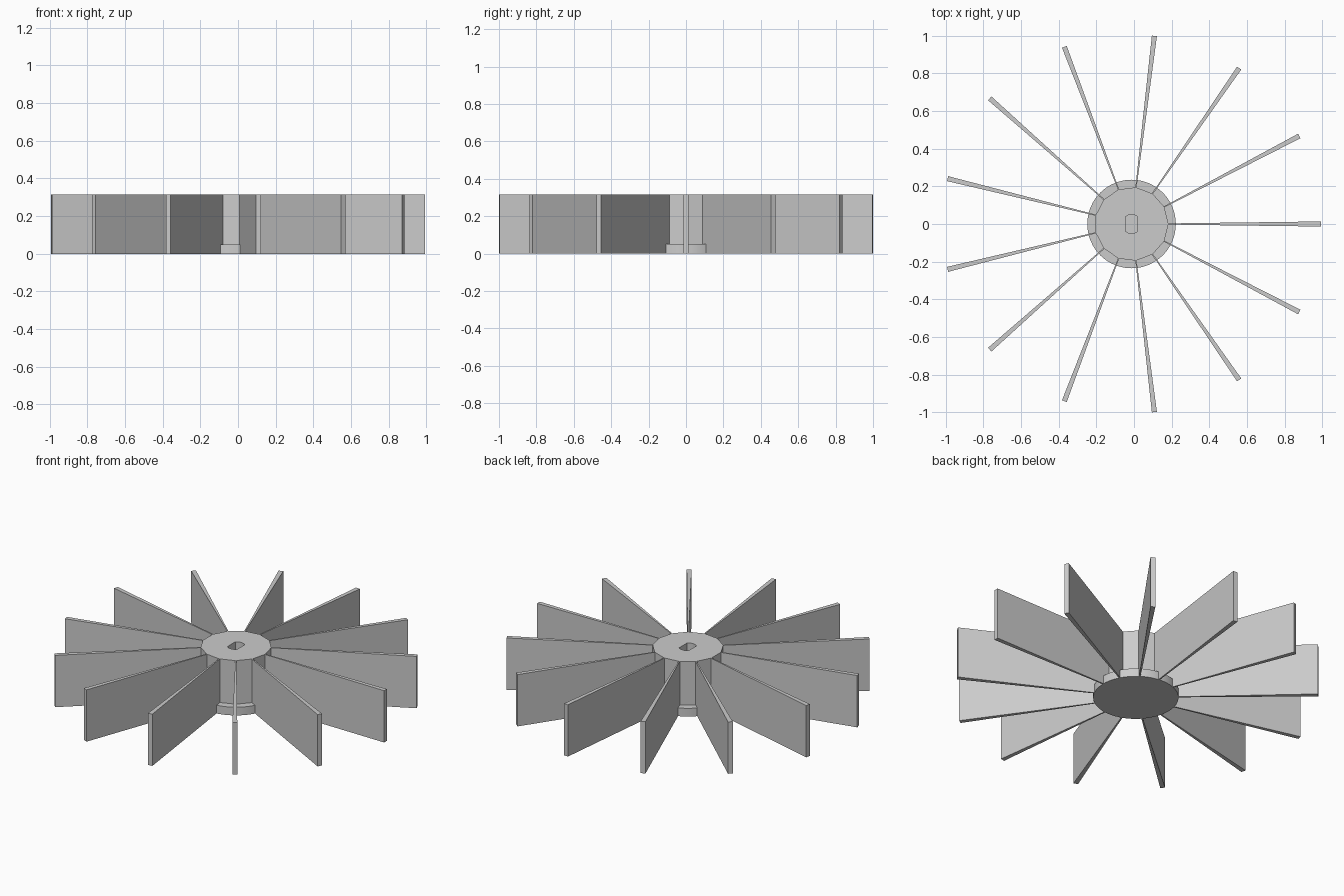
import bpy, bmesh
from math import sin, cos, pi, tau, asin
from mathutils import Matrix

if "Cube" in bpy.data.objects:
    bpy.data.objects.remove(bpy.data.objects["Cube"])

BLADES = 13
CENTRE_X = -0.013
HEIGHT = 0.315
BASE_TOP = 0.05
HUB_R, TIP_R = 0.196, 1.0058

grey = bpy.data.materials.new("plain grey")
grey.use_nodes = True
grey.diffuse_color = (0.6, 0.6, 0.6, 1)
grey.node_tree.nodes["Principled BSDF"].inputs["Base Color"].default_value = (0.6, 0.6, 0.6, 1)


def prism(name, outline, z0, z1, angle=0):
    """Extrude a flat outline from z0 to z1, turned about the wheel axis."""
    bm = bmesh.new()
    face = bm.faces.new([bm.verts.new((x, y, z0)) for x, y in outline])
    top = bmesh.ops.extrude_face_region(bm, geom=[face])["geom"]
    verts = [v for v in top if isinstance(v, bmesh.types.BMVert)]
    bmesh.ops.translate(bm, vec=(0, 0, z1 - z0), verts=verts)
    bmesh.ops.recalc_face_normals(bm, faces=bm.faces)
    bm.transform(Matrix.Translation((CENTRE_X, 0, 0)) @ Matrix.Rotation(angle, 4, "Z"))
    mesh = bpy.data.meshes.new(name)
    bm.to_mesh(mesh)
    bm.free()
    mesh.materials.append(grey)
    obj = bpy.data.objects.new(name, mesh)
    bpy.context.collection.objects.link(obj)
    return obj


def ring(radius, sides):
    return [(radius * cos(tau * i / sides), radius * sin(tau * i / sides)) for i in range(sides)]


# Round base flange
base = prism("base_flange", ring(0.235, 64), 0, BASE_TOP)
bpy.context.view_layer.objects.active = base
base.select_set(True)
bpy.ops.object.shade_smooth_by_angle()
base.select_set(False)

# Faceted hub with a double-flat shaft hole
hub = prism("hub", ring(HUB_R, BLADES), BASE_TOP, HEIGHT)
hole_r, flat = 0.05, 0.032
half = asin(flat / hole_r)
arc = [-half + 2 * half * i / 8 for i in range(9)]
hole = [(hole_r * sin(a), hole_r * cos(a)) for a in arc]
hole += [(-x, -y) for x, y in hole]
cutter = prism("shaft_hole_cutter", hole, BASE_TOP - 0.1, HEIGHT + 0.1)
cutter.hide_render = True
cut = hub.modifiers.new("shaft_hole", "BOOLEAN")
cut.operation = "DIFFERENCE"
cut.solver = "EXACT"
cut.object = cutter
bpy.context.view_layer.objects.active = hub
bpy.ops.object.modifier_apply(modifier=cut.name)
bpy.data.objects.remove(cutter)

# Radial blades, thicker towards the tip
root, tip = 0.003, 0.0135
blade = [(HUB_R - 0.01, -root), (TIP_R, -tip), (TIP_R, tip), (HUB_R - 0.01, root)]
for i in range(BLADES):
    prism(f"blade_{i + 1}", blade, 0, HEIGHT, tau * i / BLADES)
